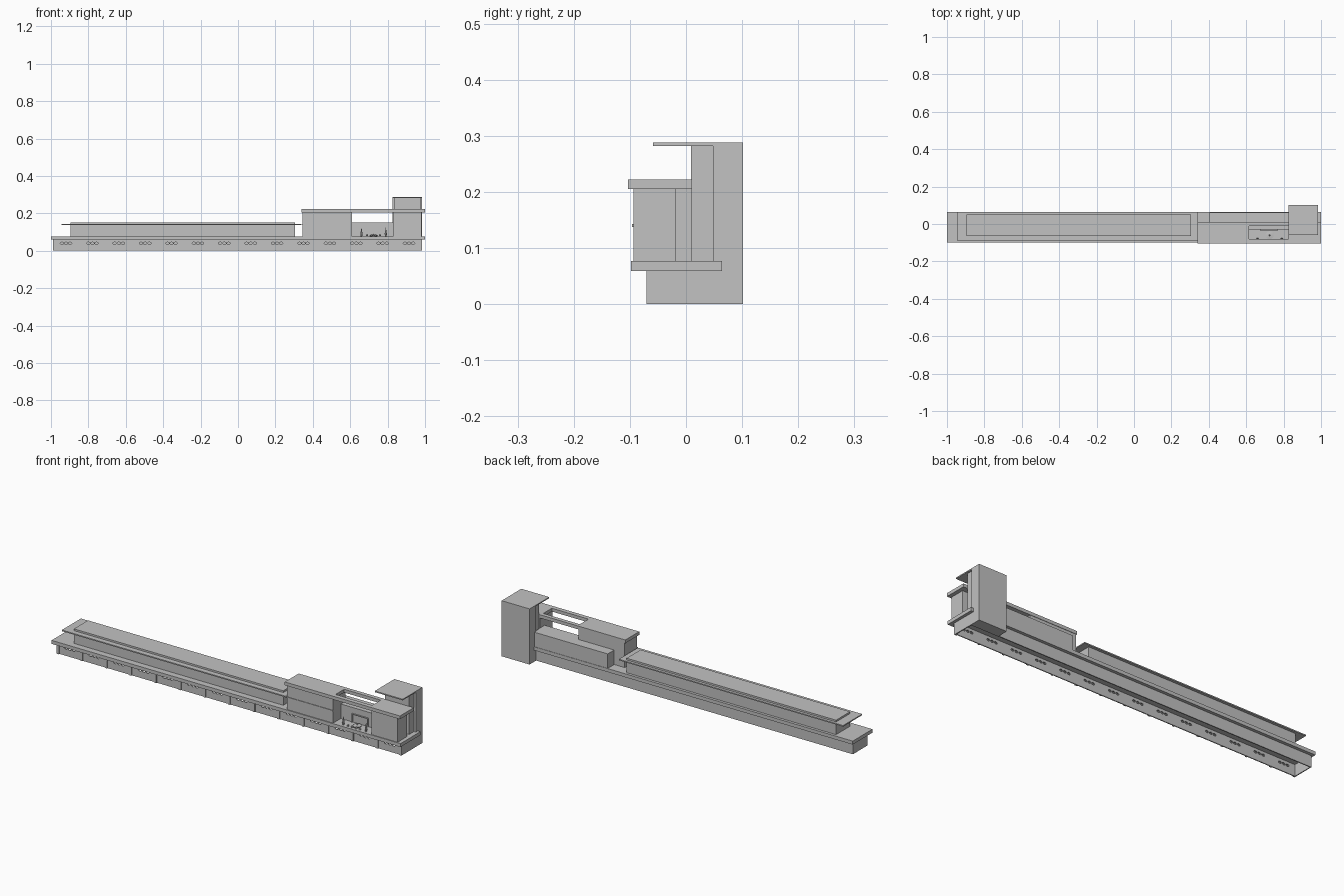
import bpy
import bmesh
import math

if "Cube" in bpy.data.objects:
    bpy.data.objects.remove(bpy.data.objects["Cube"], do_unlink=True)

concrete = bpy.data.materials.new("light_grey")
GREY = (0.54, 0.54, 0.54, 1)
concrete.use_nodes = True
concrete.diffuse_color = GREY
concrete.node_tree.nodes["Principled BSDF"].inputs["Base Color"].default_value = GREY


def new_object(name, bm):
    mesh = bpy.data.meshes.new(name)
    bm.to_mesh(mesh)
    bm.free()
    mesh.materials.append(concrete)
    ob = bpy.data.objects.new(name, mesh)
    bpy.context.scene.collection.objects.link(ob)
    return ob


def add_box(bm, xs, ys, zs):
    verts = bmesh.ops.create_cube(bm, size=1)["verts"]
    for v in verts:
        for i, (a, b) in enumerate((xs, ys, zs)):
            v.co[i] = a if v.co[i] < 0 else b


def boxes(name, *parts):
    bm = bmesh.new()
    for part in parts:
        add_box(bm, *part)
    return new_object(name, bm)


def lathe(name, x, y, profile, sides=10):
    bm = bmesh.new()
    verts = [bm.verts.new((x + r, y, z)) for r, z in profile]
    edges = [bm.edges.new(pair) for pair in zip(verts, verts[1:])]
    bmesh.ops.spin(bm, geom=verts + edges, cent=(x, y, 0), axis=(0, 0, 1),
                   angle=math.tau, steps=sides, use_duplicate=False)
    bmesh.ops.remove_doubles(bm, verts=bm.verts, dist=0.0001)
    bmesh.ops.recalc_face_normals(bm, faces=bm.faces)
    return new_object(name, bm)


FLOOR = 0.077
ROOF = 0.205
SLAB = 0.059

# Hollow plinth, open underneath
boxes("floor_slab", ((-1, 1), (-0.098, 0.064), (SLAB, FLOOR)))
boxes("plinth_back_wall", ((-0.99, 0.985), (0.043, 0.048), (0, SLAB)))
for name, x in (("plinth_right_end", -0.99), ("plinth_left_end", 0.98)):
    boxes(name, ((x, x + 0.005), (-0.06, 0.043), (0, SLAB)))
front_wall = boxes("plinth_front_wall", ((-0.99, 0.985), (-0.065, -0.06), (0, SLAB)))

# Groups of three oval vents cut through the front wall
BAYS = 14
PITCH = 1.975 / BAYS
bm = bmesh.new()
for bay in range(BAYS):
    middle = -0.99 + (bay + 0.5) * PITCH
    for offset in (-0.022, 0, 0.022):
        loop = []
        for k in range(12):
            a = math.tau * k / 12
            loop.append(bm.verts.new((middle + offset + 0.009 * math.cos(a), -0.08,
                                      0.04 + 0.006 * math.sin(a))))
        face = bm.faces.new(loop)
        made = bmesh.ops.extrude_face_region(bm, geom=[face])["geom"]
        bmesh.ops.translate(bm, vec=(0, 0.035, 0),
                            verts=[g for g in made if isinstance(g, bmesh.types.BMVert)])
bmesh.ops.recalc_face_normals(bm, faces=bm.faces)
cutter = new_object("vent_cutter", bm)
cutter.hide_render = True
cut = front_wall.modifiers.new("vents", "BOOLEAN")
cut.operation = "DIFFERENCE"
cut.solver = "EXACT"
cut.object = cutter
bpy.context.view_layer.objects.active = front_wall
bpy.ops.object.modifier_apply(modifier=cut.name)
bpy.data.objects.remove(cutter, do_unlink=True)

# Piers between the vents
piers = []
for i in range(BAYS + 1):
    x = min(max(-0.99 + i * PITCH, -0.984), 0.979)
    piers.append(((x - 0.006, x + 0.006), (-0.07, -0.062), (0, SLAB)))
boxes("plinth_piers", *piers)

# Long low wing with a thin projecting roof
boxes("long_wing", ((-0.895, 0.305), (-0.065, 0.05), (FLOOR, 0.152)))
boxes("long_wing_canopy", ((-0.945, 0.34), (-0.092, 0.064), (0.137, 0.143)))

# Two front blocks, with a belt line on the wider one
boxes("middle_block", ((0.345, 0.61), (-0.093, 0.009), (FLOOR, ROOF)))
boxes("middle_block_belt", ((0.343, 0.61), (-0.096, -0.09), (0.138, 0.143)))
boxes("end_block", ((0.83, 0.98), (-0.094, -0.018), (FLOOR, ROOF)))
boxes("end_block_link", ((0.83, 0.91), (-0.018, 0.01), (FLOOR, ROOF)))

# Roof slab framing an open court
boxes("upper_roof",
      ((0.34, 0.615), (-0.103, 0.011), (ROOF, 0.222)),
      ((0.825, 1), (-0.103, 0.011), (ROOF, 0.222)),
      ((0.615, 0.825), (-0.103, -0.08), (ROOF, 0.222)),
      ((0.615, 0.825), (-0.01, 0.011), (ROOF, 0.222)))
boxes("rear_block", ((0.405, 0.83), (-0.03, 0.062), (FLOOR, 0.152)))

# Tower with an overhanging top plate
boxes("tower", ((0.825, 0.985), (0.048, 0.102), (0, 0.288)))
boxes("tower_neck", ((0.835, 0.975), (0.009, 0.048), (FLOOR, 0.283)))
boxes("tower_roof", ((0.825, 0.985), (-0.059, 0.102), (0.282, 0.288)))

# Doorway in the court
boxes("door_frame",
      ((0.675, 0.68), (-0.036, -0.03), (FLOOR, 0.122)),
      ((0.765, 0.77), (-0.036, -0.03), (FLOOR, 0.122)),
      ((0.675, 0.77), (-0.036, -0.03), (0.118, 0.122)))

# Planting and a small basin in the court
for side, x in (("right", 0.66), ("left", 0.79)):
    lathe(side + "_shrub", x, -0.08,
          [(0, FLOOR), (0.004, FLOOR), (0.006, 0.09), (0.003, 0.108), (0, 0.124)])
lathe("basin", 0.725, -0.06,
      [(0, FLOOR), (0.018, FLOOR), (0.022, 0.084), (0.004, 0.086), (0, 0.092)], 12)
for i in range(4):
    x = 0.69 + i * 0.023
    lathe("low_plant_%d" % (i + 1), x, -0.085,
          [(0, FLOOR), (0.006, 0.08), (0.004, 0.086), (0, 0.09)], 8)
